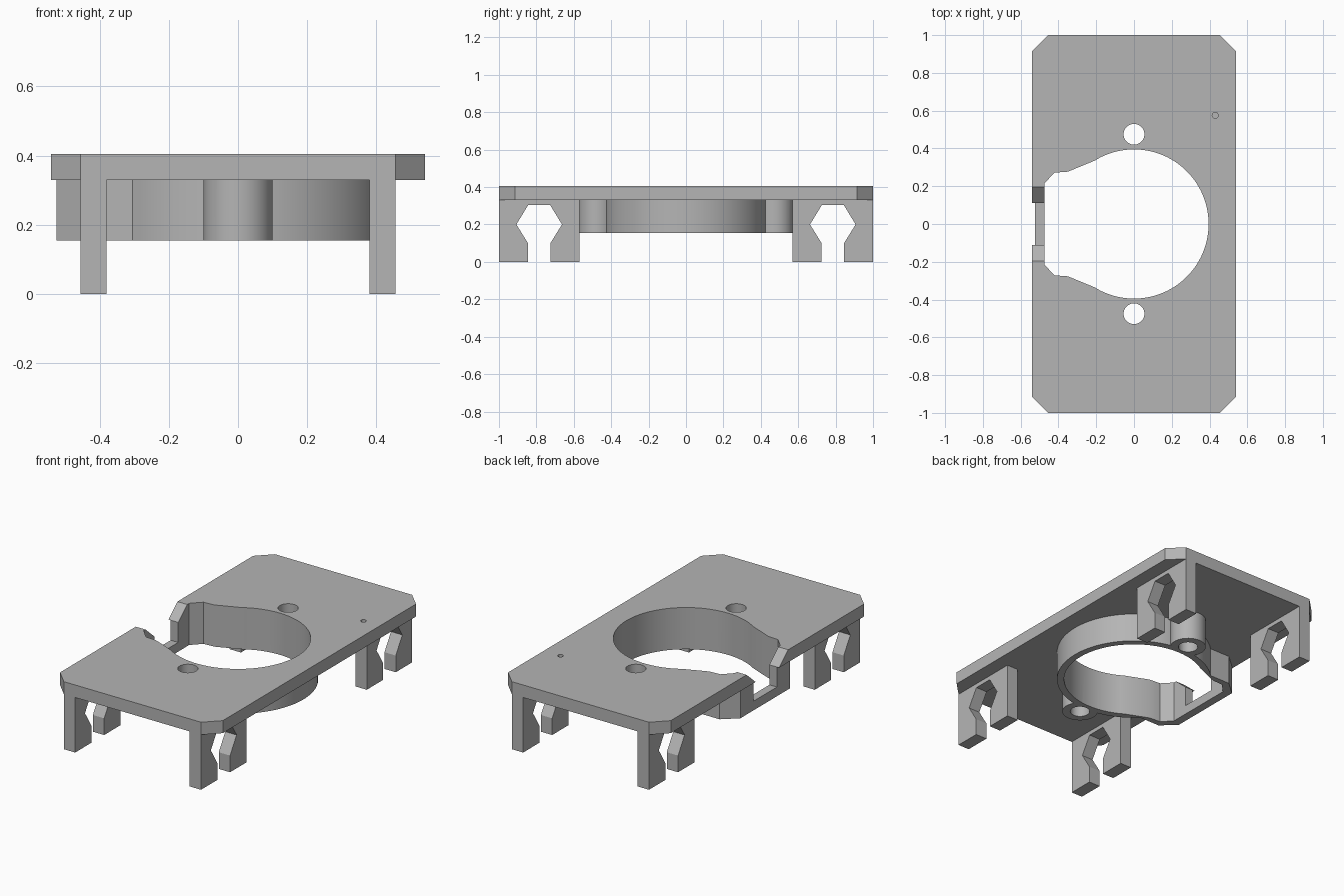
import bpy, bmesh
from math import sin, cos, pi, atan2
from mathutils import Vector

cube = bpy.data.objects.get("Cube")
if cube:
    bpy.data.objects.remove(cube, do_unlink=True)

grey = bpy.data.materials.new("light_grey")
grey.use_nodes = True
grey.diffuse_color = (0.46, 0.46, 0.46, 1)
grey.node_tree.nodes["Principled BSDF"].inputs["Base Color"].default_value = grey.diffuse_color

BOTTOM, TOP, RING_BOTTOM = 0.33, 0.405, 0.155


def prism(name, points, low, high, axis="z"):
    """Extrude a 2D outline along z (outline is x, y) or along x (outline is y, z)."""
    bm = bmesh.new()
    place = (lambda a, b: (a, b, low)) if axis == "z" else (lambda a, b: (low, a, b))
    face = bm.faces.new([bm.verts.new(place(a, b)) for a, b in points])
    shift = Vector((0, 0, high - low)) if axis == "z" else Vector((high - low, 0, 0))
    side = bmesh.ops.extrude_face_region(bm, geom=[face])["geom"]
    bmesh.ops.translate(bm, vec=shift, verts=[v for v in side if isinstance(v, bmesh.types.BMVert)])
    bmesh.ops.recalc_face_normals(bm, faces=bm.faces)
    mesh = bpy.data.meshes.new(name)
    bm.to_mesh(mesh)
    bm.free()
    mesh.materials.append(grey)
    obj = bpy.data.objects.new(name, mesh)
    bpy.context.collection.objects.link(obj)
    return obj


def box(y0, y1, z0, z1):
    return [(y0, z0), (y1, z0), (y1, z1), (y0, z1)]


def arc(radius, start, end, count, x=0, y=0):
    return [(x + radius * cos(start + (end - start) * i / count),
             y + radius * sin(start + (end - start) * i / count)) for i in range(count + 1)]


def circle(radius, x, y, count=48):
    return arc(radius, 0, 2 * pi, count, x, y)[:-1]


def keyhole(radius, throat):
    """Round outline with a symmetric angular throat on the -x side."""
    angle = atan2(throat[0][1], throat[0][0])
    return (arc(radius, -angle, angle, 80) + throat[1:]
            + [(x, -y) for x, y in reversed(throat[1:])])


def combine(target, tool, operation):
    mod = target.modifiers.new(operation.lower(), "BOOLEAN")
    mod.operation, mod.solver, mod.object = operation, "EXACT", tool
    bpy.context.view_layer.objects.active = target
    bpy.ops.object.modifier_apply(modifier=mod.name)
    bpy.data.objects.remove(tool, do_unlink=True)


# Plate with chamfered corners
w, c = 0.54, 0.085
corner = [(w, 1 - c), (w - c, 1)]
half = corner + [(-x, y) for x, y in reversed(corner)]
plate = prism("mounting_plate", half + [(-x, -y) for x, y in half], BOTTOM, TOP)

# Collar under the plate, with a screw boss at each end
collar = prism("collar", keyhole(0.435, [(-0.305, 0.31), (-0.305, 0.31), (-0.44, 0.31),
                                         (-0.525, 0.235)]), RING_BOTTOM, BOTTOM + 0.03)
for side in (-1, 1):
    combine(collar, prism("boss", circle(0.1, 0, side * 0.475), RING_BOTTOM, BOTTOM + 0.03), "UNION")
combine(plate, collar, "UNION")

# Four clip legs with a slot that widens in the middle
for sx in (-1, 1):
    for sy in (-1, 1):
        x0, x1 = sorted((sx * 0.38, sx * 0.455))
        y0, y1 = sorted((sy * 0.57, sy))
        leg = prism("clip_leg", box(y0, y1, 0, BOTTOM + 0.03), x0, x1, "x")
        mid = sy * 0.785
        right = [(0.06, -0.1), (0.06, 0.1), (0.122, 0.2), (0.058, 0.305)]
        slot = [(mid + y, z) for y, z in right] + [(mid - y, z) for y, z in reversed(right)]
        combine(leg, prism("slot", slot, x0 - 0.1, x1 + 0.1, "x"), "DIFFERENCE")
        combine(plate, leg, "UNION")

# Keyhole opening, screw holes and the small marker hole
opening = keyhole(0.395, [(-0.21, 0.335), (-0.35, 0.277), (-0.42, 0.272), (-0.475, 0.215)])
combine(plate, prism("opening", opening, 0, 1), "DIFFERENCE")
for side in (-1, 1):
    combine(plate, prism("screw_hole", circle(0.055, 0, side * 0.475), 0, 1), "DIFFERENCE")
combine(plate, prism("marker_hole", circle(0.016, 0.43, 0.575, 16), BOTTOM + 0.02, 1), "DIFFERENCE")

# Cable notch in the left wall, flared through the plate
flare = [(0.112, 0.21), (0.112, BOTTOM), (0.197, TOP), (0.197, TOP + 0.1)]
notch = flare + [(-y, z) for y, z in reversed(flare)]
combine(plate, prism("notch", notch, -0.7, -0.45, "x"), "DIFFERENCE")

# Smooth the round walls, keep the edges sharp
bpy.ops.object.select_all(action="DESELECT")
plate.select_set(True)
bpy.context.view_layer.objects.active = plate
bpy.ops.object.shade_smooth_by_angle(angle=0.35)
